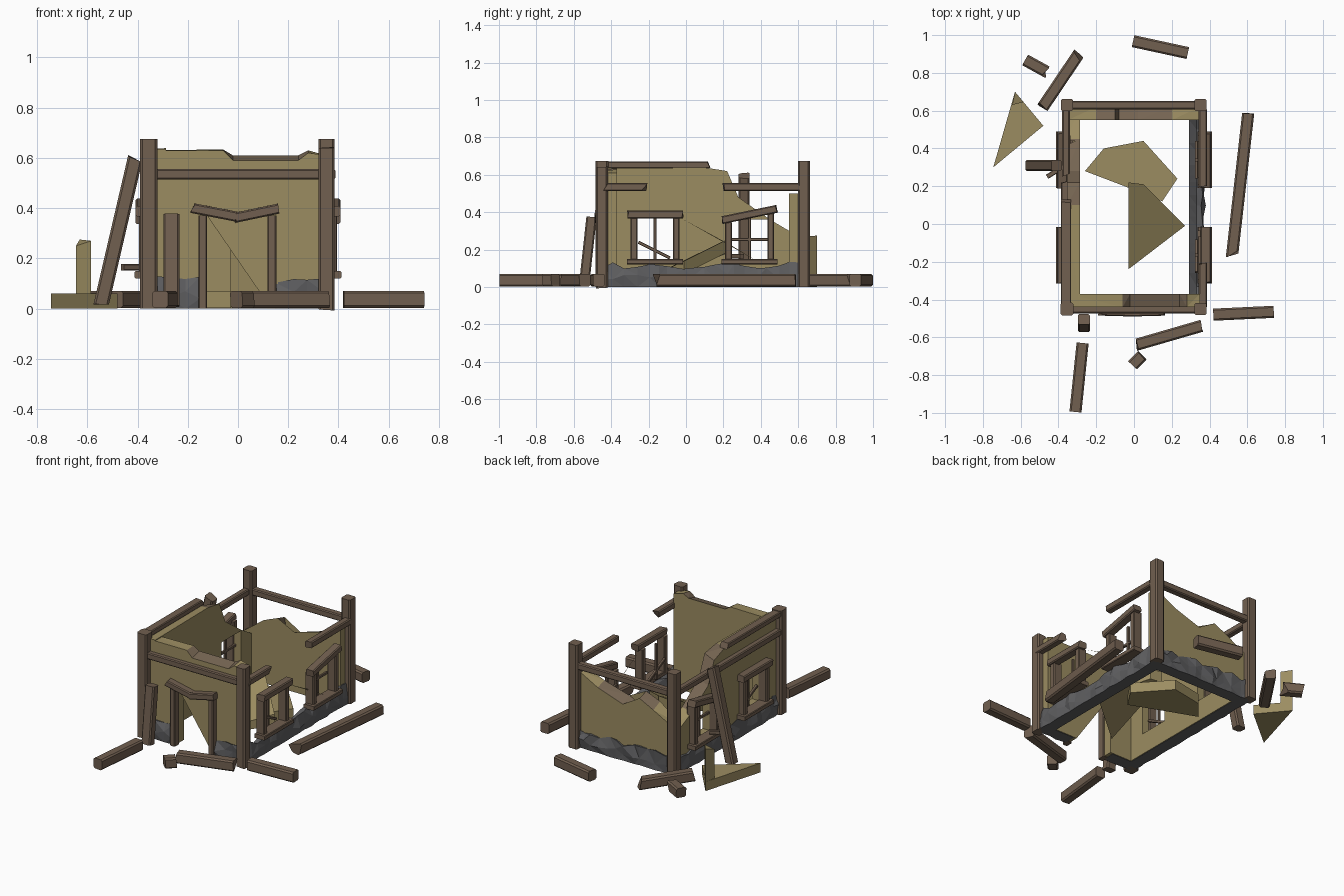
import bpy, bmesh, random
from mathutils import Vector, Matrix

if "Cube" in bpy.data.objects:
    bpy.data.objects.remove(bpy.data.objects["Cube"])

random.seed(4)
R = random.uniform


def material(name, rgb):
    m = bpy.data.materials.new(name)
    m.diffuse_color = (*rgb, 1)
    m.use_nodes = True
    m.node_tree.nodes["Principled BSDF"].inputs["Base Color"].default_value = m.diffuse_color
    return m


WOOD = material("wood", (0.165, 0.115, 0.08))
PLASTER = material("plaster", (0.33, 0.265, 0.12))
CORE = material("broken_core", (0.18, 0.13, 0.085))
STONE = material("stone", (0.115, 0.115, 0.12))


def finish(bm, name, *mats):
    bmesh.ops.recalc_face_normals(bm, faces=bm.faces)
    me = bpy.data.meshes.new(name)
    bm.to_mesh(me)
    bm.free()
    for m in mats:
        me.materials.append(m)
    ob = bpy.data.objects.new(name, me)
    bpy.context.collection.objects.link(ob)
    return ob


def beam(name, p0, p1, w=0.06, h=None, jag=0.0):
    """Chamfered timber from p0 to p1; jag splinters the ends."""
    p0, p1 = Vector(p0), Vector(p1)
    axis = (p1 - p0).normalized()
    up = Vector((0, 1, 0)) if abs(axis.z) > 0.8 else Vector((0, 0, 1))
    side = up.cross(axis).normalized()
    up = axis.cross(side)
    bm = bmesh.new()
    bmesh.ops.create_cube(bm, size=1)
    rot = Matrix((side, up, axis)).transposed().to_4x4()
    bmesh.ops.scale(bm, vec=(w, h or w, (p1 - p0).length), verts=bm.verts)
    for v in bm.verts:
        v.co.z += R(-jag, jag)
    long_edges = [e for e in bm.edges
                  if abs(e.verts[0].co.z - e.verts[1].co.z) > (p1 - p0).length * 0.5]
    bmesh.ops.bevel(bm, geom=long_edges, offset=min(w, h or w) * 0.14,
                    segments=1, affect='EDGES')
    bmesh.ops.transform(bm, matrix=Matrix.Translation((p0 + p1) / 2) @ rot, verts=bm.verts)
    return finish(bm, name, WOOD)


def place(along_x, u, d, z):
    return (u, d, z) if along_x else (d, u, z)


def wall(name, along_x, outer, inner, profile):
    """Extruded outline of (u, z, dz); dz shifts the inner edge of a break."""
    bm = bmesh.new()
    a = [bm.verts.new(place(along_x, u, outer, z)) for u, z, dz in profile]
    b = [bm.verts.new(place(along_x, u, inner, z + dz)) for u, z, dz in profile]
    bm.faces.new(a)
    bm.faces.new(b)
    n = len(a)
    for i in range(n):
        j = (i + 1) % n
        f = bm.faces.new((a[i], a[j], b[j], b[i]))
        f.material_index = int(profile[i][2] != 0 and profile[j][2] != 0)
    bmesh.ops.triangulate(bm, faces=bm.faces)
    return finish(bm, name, PLASTER, CORE)


def slab(name, pts, t, mat=PLASTER):
    """Broken plate: top outline of (x, y, z) with thickness t below it."""
    bm = bmesh.new()
    f = bm.faces.new([bm.verts.new(p) for p in pts])
    ext = bmesh.ops.extrude_face_region(bm, geom=[f], use_keep_orig=True)
    for v in ext["geom"]:
        if isinstance(v, bmesh.types.BMVert):
            v.co.z = max(v.co.z - t, 0)
    return finish(bm, name, mat)


def stones(name, along_x, sign, outer, inner, u0, u1):
    """Rough footing: jittered cross-sections lofted along the wall."""
    bm = bmesh.new()
    n = max(3, round(abs(u1 - u0) / 0.06))
    rings = []
    for i in range(n + 1):
        u = u0 + (u1 - u0) * i / n
        top = R(0.095, 0.135)
        sec = [(inner, 0), (outer + R(0, .012), 0), (outer + R(.002, .02), R(.035, .07)),
               (outer + R(-.008, .014), top), (outer - 0.03, top - R(0, .02))]
        ju = R(-.015, .015) if 0 < i < n else 0
        rings.append([bm.verts.new(place(along_x, u + ju, sign * d, z)) for d, z in sec])
    for r, s in zip(rings, rings[1:]):
        for k in range(5):
            m = (k + 1) % 5
            bm.faces.new((r[k], r[m], s[m], s[k]))
    bm.faces.new(rings[0])
    bm.faces.new(rings[-1])
    bmesh.ops.triangulate(bm, faces=bm.faces)
    finish(bm, name, STONE)


# Broken plaster walls
B = 0.003
wall("front_wall", True, -0.44, -0.37, [
    (-0.35, B, 0), (-0.13, B, 0), (-0.13, 0.38, 0), (0.13, 0.38, 0), (0.13, B, 0), (0.35, B, 0),
    (0.35, 0.61, 0), (0.28, 0.62, .01), (0.24, 0.59, .02), (-0.02, 0.59, .02), (-0.06, 0.63, .004),
    (-0.35, 0.63, 0)])
wall("back_wall", True, 0.62, 0.55, [
    (-0.35, B, 0), (0.35, B, 0), (0.35, 0.50, 0), (0.2, 0.42, .02), (0.02, 0.36, .03),
    (-0.08, 0.31, .03), (-0.1, 0.43, .02), (-0.2, 0.38, .03), (-0.35, 0.30, 0)])
right = wall("right_wall", False, 0.355, 0.287, [
    (-0.44, B, 0), (0.62, B, 0), (0.62, 0.63, 0), (0.21, 0.63, .002), (0.2, 0.51, .02),
    (0.02, 0.38, .02), (-0.03, 0.37, .02), (-0.27, 0.61, .03), (-0.3, 0.635, 0), (-0.44, 0.635, 0)])
left = wall("left_wall", False, -0.355, -0.287, [
    (-0.44, B, 0), (0.62, B, 0), (0.62, 0.26, 0), (0.45, 0.34, .02), (0.28, 0.45, .03),
    (0.22, 0.59, .03), (0.1, 0.635, .004), (-0.44, 0.635, 0)])

# Window openings
for w, s in ((right, 1), (left, -1)):
    for k, (c, top) in enumerate(((-0.165, 0.38), (0.34, 0.36))):
        bm = bmesh.new()
        bmesh.ops.create_cube(bm, size=1)
        bmesh.ops.scale(bm, vec=(0.3, 0.2, top - 0.14), verts=bm.verts)
        bmesh.ops.translate(bm, vec=(s * 0.32, c, (top + 0.14) / 2), verts=bm.verts)
        cutter = finish(bm, "window_cutter")
        cutter.hide_render = cutter.hide_viewport = True
        mod = w.modifiers.new("window", 'BOOLEAN')
        mod.object, mod.operation, mod.solver = cutter, 'DIFFERENCE', 'EXACT'

# Stone footing
for s, n in ((1, "right"), (-1, "left")):
    stones(n + "_footing", False, s, 0.362, 0.29, -0.44, 0.62)
    stones(n + "_front_footing", True, -1, 0.445, 0.372, s * 0.15, s * 0.345)
stones("back_footing", True, 1, 0.625, 0.552, -0.345, 0.345)

# Corner posts
beam("front_left_post", (-0.355, -0.45, 0), (-0.355, -0.45, 0.675), 0.07)
beam("front_right_post", (0.352, -0.45, 0), (0.352, -0.45, 0.638), 0.065, jag=0.008)
beam("back_left_post", (-0.355, 0.63, 0), (-0.355, 0.63, 0.675), 0.065)
beam("back_right_post", (0.352, 0.63, 0), (0.352, 0.63, 0.675), 0.065)

# Horizontal rails and top plates
Z = 0.535
beam("front_rail", (-0.33, -0.45, Z), (0.33, -0.45, Z), 0.045, 0.042)
beam("back_rail", (-0.33, 0.63, Z), (0.33, 0.63, Z), 0.045, 0.042)
beam("left_rail_front", (-0.365, -0.43, Z), (-0.365, 0.22, Z), 0.045, 0.042, 0.02)
beam("left_rail_back", (-0.36, 0.26, Z), (-0.36, 0.61, Z), 0.04, 0.04, 0.01)
beam("left_top_plate", (-0.36, -0.44, 0.653), (-0.36, 0.12, 0.653), 0.055, 0.035, 0.02)
beam("right_rail_front", (0.365, -0.43, Z), (0.365, -0.22, Z), 0.045, 0.042, 0.02)
beam("right_rail_back", (0.365, 0.2, Z), (0.365, 0.61, Z), 0.045, 0.042, 0.01)

# Door frame with snapped lintel
beam("door_jamb_left", (-0.14, -0.45, 0), (-0.14, -0.45, 0.37), 0.035, 0.05)
beam("door_jamb_right", (0.135, -0.45, 0), (0.135, -0.45, 0.37), 0.035, 0.05)
beam("lintel_left", (-0.18, -0.46, 0.4), (0, -0.465, 0.365), 0.05, 0.04, 0.012)
beam("lintel_right", (-0.02, -0.465, 0.36), (0.17, -0.46, 0.4), 0.05, 0.04, 0.012)

# Window frames: s = side, c = centre, tilt = lintel slope
for s, n in ((1, "right"), (-1, "left")):
    for c, tilt, k in ((-0.165, 0, "front"), (0.34, 0.03, "back")):
        name = f"{n}_{k}_window_"
        x = s * 0.365
        beam(name + "sill", (s * 0.375, c - 0.15, 0.135), (s * 0.375, c + 0.15, 0.135), 0.075, 0.028)
        beam(name + "lintel", (s * 0.38, c - 0.145, 0.388 - tilt),
             (s * 0.38, c + 0.145, 0.388 + tilt), 0.055, 0.042, 0.006)
        for q in (-1, 1):
            beam(name + "jamb", (x, c + q * 0.113, 0.14), (x, c + q * 0.113, 0.375 + q * tilt),
                 0.06, 0.036)
        beam(name + "mullion", (s * 0.33, c, 0.14), (s * 0.33, c, 0.37), 0.016)
        if k == "front":
            beam(name + "loose_bar", (s * 0.33, c - 0.09, 0.24), (s * 0.33, c + 0.08, 0.155), 0.016)
        else:
            beam(name + "transom", (s * 0.33, c - 0.1, 0.255), (s * 0.33, c + 0.1, 0.255), 0.016)

# Leaning timbers
beam("leaning_post", (-0.265, -0.545, 0.01), (-0.265, -0.505, 0.375), 0.065, 0.055)
beam("leaning_beam", (-0.545, 0.31, 0.015), (-0.41, 0.31, 0.595), 0.06, 0.06, 0.015)
beam("left_splinter", (-0.46, 0.25, 0.165), (-0.38, 0.3, 0.165), 0.025)

# Fallen timbers on the ground: end points and jaggedness
fallen = [(-0.005, 0.968, 0.285, 0.905, 0), (-0.475, 0.63, -0.3, 0.89, 0.02),
          (-0.57, 0.865, -0.47, 0.81, 0.025), (0.52, -0.16, 0.605, 0.59, 0.03),
          (0.42, -0.48, 0.74, -0.465, 0), (0.01, -0.64, 0.355, -0.54, 0.01),
          (-0.01, -0.75, 0.04, -0.7, 0.01), (-0.272, -0.63, -0.31, -0.995, 0)]
for x0, y0, x1, y1, j in fallen:
    beam("fallen_timber", (x0, y0, 0.037), (x1, y1, 0.037), 0.064, 0.068, j)

# Fallen plaster pieces
slab("flat_wall_chunk", [(-0.26, 0.28, .07), (-0.16, 0.4, .07), (0.05, 0.44, .07),
                         (0.23, 0.24, .07), (0.15, 0.12, .07), (-0.05, 0.2, .07)], 0.065)
slab("tilted_wall_chunk", [(-0.03, -0.24, .03), (0.27, -0.01, .14), (0.05, 0.21, .25),
                           (-0.03, 0.22, .25)], 0.07)
slab("outer_wall_chunk", [(-0.63, 0.70, .06), (-0.48, 0.52, .06), (-0.745, 0.3, .06)], 0.06)
slab("outer_chunk_spike", [(-0.63, 0.70, .275), (-0.585, 0.645, .27), (-0.645, 0.63, .25)], 0.27)
